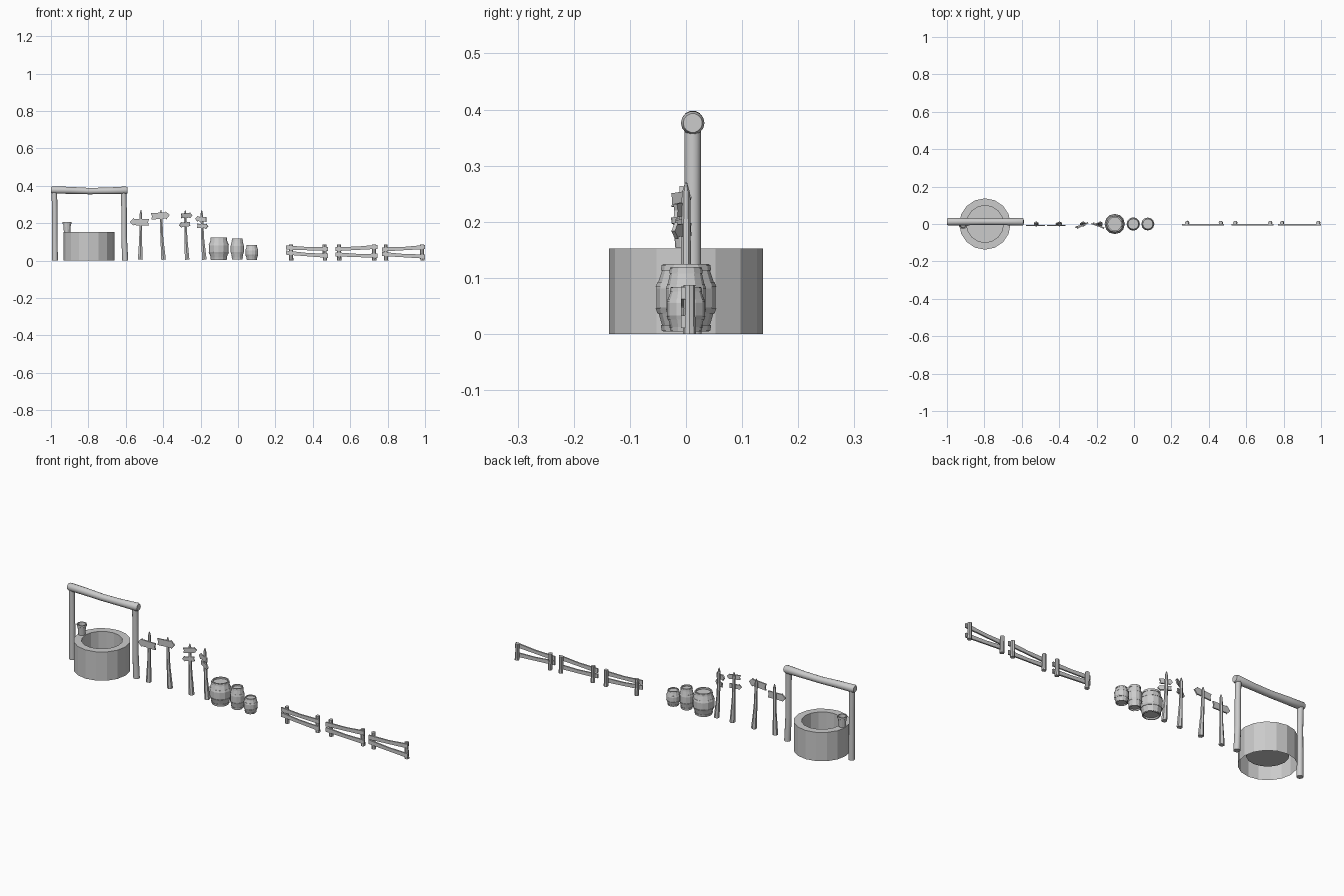
import bpy, bmesh, math
from mathutils import Vector, Matrix

if "Cube" in bpy.data.objects:
    bpy.data.objects.remove(bpy.data.objects["Cube"])


def finish(name, bm, smooth=None):
    bmesh.ops.recalc_face_normals(bm, faces=bm.faces)
    me = bpy.data.meshes.new(name)
    bm.to_mesh(me)
    bm.free()
    ob = bpy.data.objects.new(name, me)
    bpy.context.collection.objects.link(ob)
    if smooth:
        bpy.ops.object.select_all(action='DESELECT')
        ob.select_set(True)
        bpy.context.view_layer.objects.active = ob
        bpy.ops.object.shade_smooth_by_angle(angle=math.radians(smooth))
    return ob


def bridge(bm, a, b):
    n = len(a)
    for i in range(n):
        bm.faces.new((a[i], a[(i + 1) % n], b[(i + 1) % n], b[i]))


def lathe(name, profile, x, y, sides, cap_start=False, cap_end=False, smooth=None):
    bm = bmesh.new()
    rings = [[bm.verts.new((x + r * math.cos(2 * math.pi * i / sides),
                            y + r * math.sin(2 * math.pi * i / sides), z))
              for i in range(sides)] for r, z in profile]
    for a, b in zip(rings, rings[1:]):
        bridge(bm, a, b)
    if cap_start:
        bm.faces.new(rings[0])
    if cap_end:
        bm.faces.new(rings[-1])
    return finish(name, bm, smooth)


def tube(name, path, radii, sides, smooth=40):
    bm = bmesh.new()
    pts = [Vector(p) for p in path]
    rot = (pts[-1] - pts[0]).to_track_quat('Z', 'Y')
    rings = []
    for p, r in zip(pts, radii):
        rings.append([bm.verts.new(p + rot @ Vector((r * math.cos(2 * math.pi * i / sides),
                                                     r * math.sin(2 * math.pi * i / sides), 0)))
                      for i in range(sides)])
    for a, b in zip(rings, rings[1:]):
        bridge(bm, a, b)
    bm.faces.new(rings[0])
    bm.faces.new(rings[-1])
    return finish(name, bm, smooth)


def board(name, outline, thick, loc, tilt=0, yaw=0):
    # outline in the xz plane, given thickness along y
    bm = bmesh.new()
    m = (Matrix.Translation(loc) @ Matrix.Rotation(math.radians(yaw), 4, 'Z')
         @ Matrix.Rotation(math.radians(-tilt), 4, 'Y'))
    rings = [[bm.verts.new(m @ Vector((x, s * thick / 2, z))) for x, z in outline] for s in (-1, 1)]
    bridge(bm, *rings)
    for r in rings:
        bm.faces.new(r)
    return finish(name, bm)


# Well: stone ring, open underneath, with a raised floor
lathe("well_wall", [(0.137, 0), (0.137, 0.152), (0.099, 0.152), (0.099, 0.05)],
      -0.797, 0, 16, cap_end=True)
# Well frame
for side, x, b in (("left", -0.981, 0.001), ("right", -0.605, -0.004)):
    tube(f"well_post_{side}", [(x + 0.002, 0.012, 0), (x + b, 0.012, 0.13),
                               (x + b, 0.012, 0.26), (x - 0.002 + b, 0.012, 0.375)],
         [0.016, 0.015, 0.0145, 0.015], 12)
tube("well_beam", [(-1.0, 0.012, 0.378), (-0.992, 0.012, 0.378), (-0.9, 0.012, 0.376),
                   (-0.8, 0.012, 0.372), (-0.7, 0.012, 0.373), (-0.6, 0.012, 0.376),
                   (-0.59, 0.012, 0.376)],
     [0.016, 0.02, 0.019, 0.0175, 0.018, 0.021, 0.017], 14)
# Bucket standing on the rim
lathe("bucket", [(0.017, 0.153), (0.0205, 0.195), (0.024, 0.197), (0.0245, 0.208),
                 (0.019, 0.208), (0.015, 0.16)], -0.914, -0.002, 12, True, True)

# Signposts: (bottom x, top x, boards (x, z, length, height, tilt, yaw, direction))
signs = [
    (-0.523, -0.519, [(-0.527, 0.206, 0.102, 0.034, -1, 0, -1)]),
    (-0.398, -0.412, [(-0.415, 0.240, 0.1, 0.034, 4, 0, 1)]),
    (-0.272, -0.282, [(-0.275, 0.241, 0.066, 0.024, 4, 27, 1),
                      (-0.285, 0.193, 0.062, 0.022, 5, 20, -1)]),
    (-0.180, -0.194, [(-0.198, 0.222, 0.064, 0.024, -4, -20, -1),
                      (-0.189, 0.185, 0.066, 0.022, -3, -27, 1)]),
]
for n, (x0, x1, boards) in enumerate(signs, 1):
    mid = x0 * 0.35 + x1 * 0.65
    tube(f"sign_post_{n}", [(x0, 0, 0.005), (mid, 0, 0.12), (x1, 0, 0.25), (x1, 0, 0.27)],
         [0.014, 0.009, 0.0075, 0.002], 6, 20)
    for k, (x, z, l, h, tilt, yaw, d) in enumerate(boards, 1):
        pts = [(-l / 2, -h / 2), (l * 0.3, -h / 2), (l * 0.3, -h * 0.65), (l / 2, 0),
               (l * 0.3, h * 0.65), (l * 0.3, h / 2), (-l / 2, h / 2), (-l * 0.45, 0)]
        board(f"sign_board_{n}_{k}", [(d * px, pz) for px, pz in pts], 0.007,
              (x, -0.008, z), tilt, yaw)

# Barrels: staves, hoops and recessed lid
for n, (x, r, z0, z1) in enumerate([(-0.103, 0.053, 0.004, 0.125), (-0.004, 0.035, 0.006, 0.119),
                                    (0.074, 0.034, 0.004, 0.084)], 1):
    h = z1 - z0
    prof = [(0.78, 0), (0.80, 0.09), (0.93, 0.28), (1.0, 0.36), (1.0, 0.64),
            (0.93, 0.74), (0.80, 0.91), (0.78, 1), (0.68, 1), (0.68, 0.93)]
    lathe(f"barrel_{n}", [(r * 0.68, z0 + h * 0.07), (r * 0.68, z0)] +
          [(r * a, z0 + h * b) for a, b in prof], x, 0, 12, True, True)
    for k, (a, ra, b, rb) in enumerate([(0.02, 0.82, 0.10, 0.85), (0.27, 0.96, 0.34, 1.02),
                                        (0.66, 1.02, 0.73, 0.96), (0.90, 0.85, 0.98, 0.82)], 1):
        lathe(f"barrel_{n}_hoop_{k}", [(r * (ra - 0.08), z0 + h * a), (r * ra, z0 + h * a),
                                       (r * rb, z0 + h * b), (r * (rb - 0.08), z0 + h * b)],
              x, 0, 12)

# Fences: rail span, post positions, rail heights (left, right) for upper and lower
fences = [
    (0.257, 0.480, (0.283, 0.463), (0.072, 0.062), (0.046, 0.028)),
    (0.520, 0.745, (0.540, 0.727), (0.062, 0.074), (0.034, 0.026)),
    (0.770, 1.000, (0.790, 0.984), (0.060, 0.073), (0.036, 0.022)),
]
fences[0] = (0.257, 0.480, (0.283, 0.463), (0.070, 0.063), (0.043, 0.026))
for n, (xa, xb, posts, up, low) in enumerate(fences, 1):
    for k, x in enumerate(posts, 1):
        tube(f"fence_{n}_post_{k}", [(x + 0.002, 0.006, 0), (x, 0.006, 0.045), (x, 0.006, 0.087)],
             [0.0115, 0.010, 0.0105], 8)
    for label, (za, zb), w in (("upper", up, 0.011), ("lower", low, 0.011)):
        xm, zm = (xa + xb) / 2, (za + zb) / 2 - 0.002
        board(f"fence_{n}_{label}_rail",
              [(xa, za - w), (xm, zm - w * 0.8), (xb, zb - w),
               (xb, zb + w), (xm, zm + w * 0.8), (xa, za + w)], 0.008, (0, -0.005, 0))
